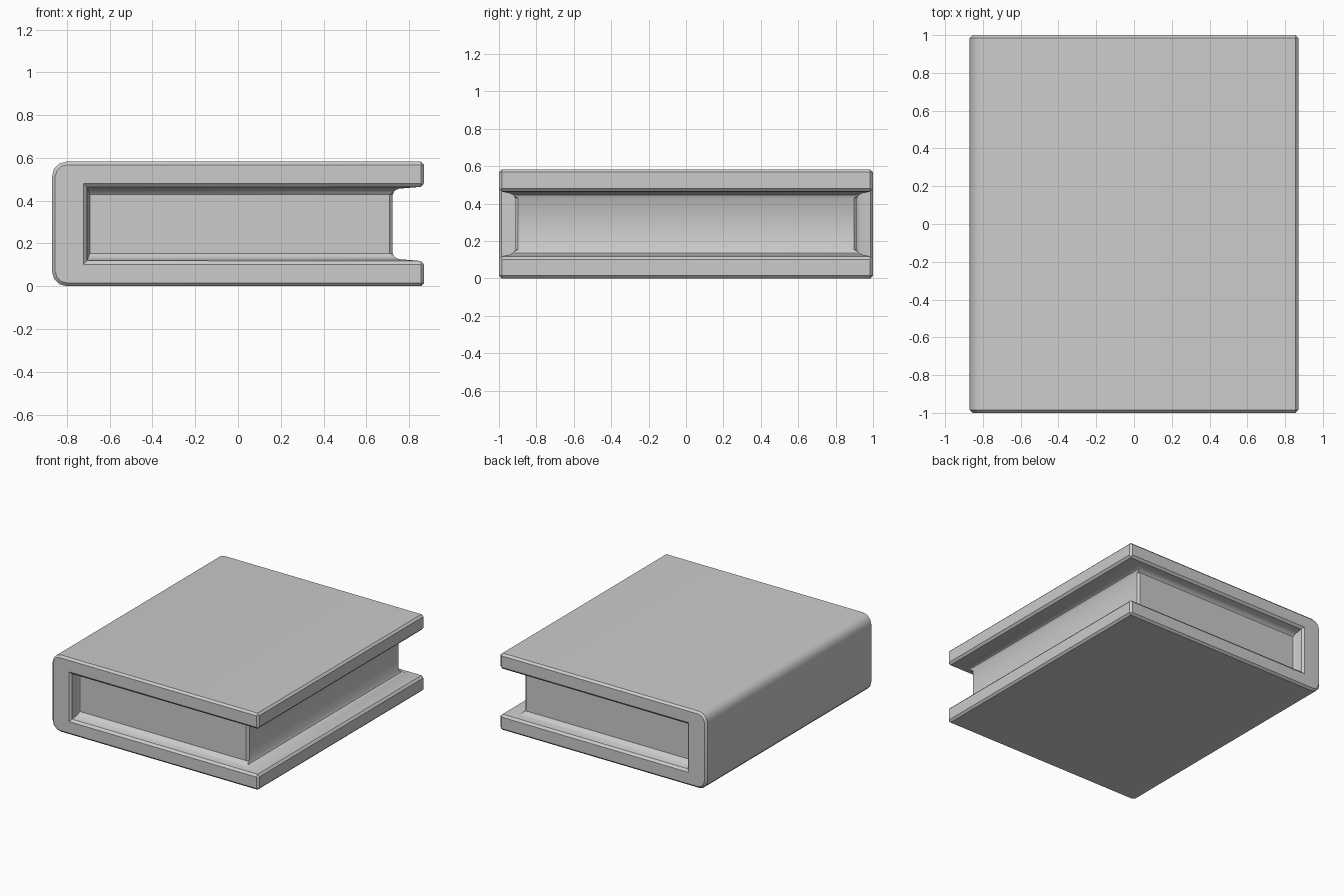
import bpy, bmesh, math

if "Cube" in bpy.data.objects:
    bpy.data.objects.remove(bpy.data.objects["Cube"])

X, Y, H = 0.87, 1.0, 0.583      # half width, half length, thickness
R = 0.07                        # spine rounding
BEVEL = 0.015

bm = bmesh.new()


def verts(points):
    return [bm.verts.new(p) for p in points]


def opening_ring(dx, dy, spine, low):
    # Loop around the opening on the front, right and back sides
    plan = [(spine, dy - Y), (X - dx, dy - Y), (X - dx, Y - dy), (spine, Y - dy)]
    return verts([(x, y, low) for x, y in plan] +
                 [(x, y, H - low) for x, y in reversed(plan)])


# Cover outline, with the rounded spine on the left
arc = [(R - X - R * math.sin(a), R - R * math.cos(a))
       for a in (math.radians(30 * i) for i in range(4))]
outline = [(X, 0)] + arc + [(x, H - z) for x, z in reversed(arc)] + [(X, H)]
front = verts([(x, -Y, z) for x, z in outline])
back = verts([(x, Y, z) for x, z in outline])
for i in range(len(outline) - 1):
    bm.faces.new((front[i], front[i + 1], back[i + 1], back[i]))

# Cover lip, sloping underside, then the small fillet into the pages
rings = [opening_ring(*r) for r in (
    (0.0, 0.0, -0.707, 0.117),
    (0.12, 0.055, -0.703, 0.127),
    (0.138, 0.075, -0.699, 0.136),
    (0.147, 0.088, -0.692, 0.154))]
for a, b in zip(rings, rings[1:]):
    for i in range(8):
        j = (i + 1) % 8
        bm.faces.new((a[i], a[j], b[j], b[i]))

# Cover end faces and fore edges
lip, pages = rings[0], rings[-1]
bm.faces.new(front + [lip[6], lip[7], lip[0], lip[1]])
bm.faces.new(back + [lip[5], lip[4], lip[3], lip[2]])
bm.faces.new((front[0], back[0], lip[2], lip[1]))
bm.faces.new((front[-1], back[-1], lip[5], lip[6]))

# Page block sides
for a, b in ((0, 1), (1, 2), (2, 3)):
    bm.faces.new((pages[a], pages[b], pages[7 - b], pages[7 - a]))
bmesh.ops.recalc_face_normals(bm, faces=bm.faces[:])

# Bevel the cover edges and the outer page corners
cover = set(front + back + lip)
corners = {pages[i] for i in (1, 2, 5, 6)}
sharp = [e for e in bm.edges
         if (set(e.verts) <= cover or
             (set(e.verts) <= corners and abs(e.verts[0].co.z - e.verts[1].co.z) > 0.1))
         and e.calc_face_angle(0) > math.radians(50)]
bmesh.ops.bevel(bm, geom=sharp, offset=BEVEL, offset_type='OFFSET',
                segments=1, profile=0.5, affect='EDGES')
bmesh.ops.recalc_face_normals(bm, faces=bm.faces[:])

mesh = bpy.data.meshes.new("closed_book")
bm.to_mesh(mesh)
bm.free()
book = bpy.data.objects.new("closed_book", mesh)
bpy.context.collection.objects.link(book)
bpy.context.view_layer.objects.active = book
book.select_set(True)
bpy.ops.object.shade_smooth_by_angle(angle=math.radians(32))
